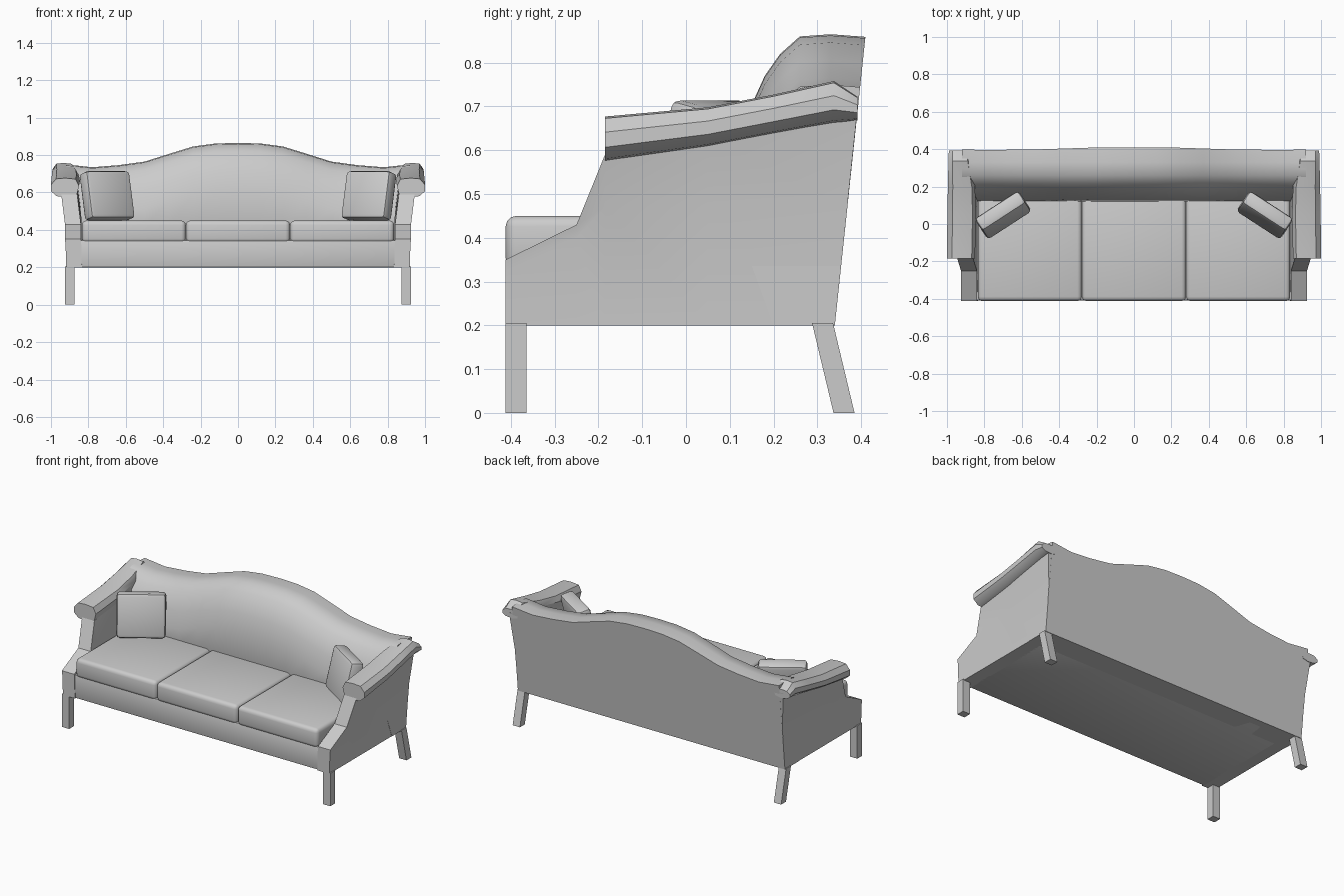
import bpy, bmesh, math
from mathutils import Vector, Matrix

if "Cube" in bpy.data.objects:
    bpy.data.objects.remove(bpy.data.objects["Cube"])

grey = bpy.data.materials.new("grey_upholstery")
grey.use_nodes = True
shade = (0.6, 0.6, 0.6, 1)
grey.diffuse_color = shade
grey.node_tree.nodes["Principled BSDF"].inputs["Base Color"].default_value = shade


def finish(name, bm, angle=40):
    bmesh.ops.recalc_face_normals(bm, faces=bm.faces)
    mesh = bpy.data.meshes.new(name)
    bm.to_mesh(mesh)
    bm.free()
    ob = bpy.data.objects.new(name, mesh)
    bpy.context.collection.objects.link(ob)
    mesh.materials.append(grey)
    bpy.ops.object.select_all(action="DESELECT")
    ob.select_set(True)
    bpy.context.view_layer.objects.active = ob
    bpy.ops.object.shade_smooth_by_angle(angle=math.radians(angle))
    return ob


def loft(name, rings, side=1, angle=40):
    """Skin a row of equal rings and cap both ends; side=-1 mirrors in x."""
    bm = bmesh.new()
    rows = [[bm.verts.new((side * x, y, z)) for x, y, z in r] for r in rings]
    n = len(rows[0])
    for a, b in zip(rows, rows[1:]):
        for i in range(n):
            j = (i + 1) % n
            bm.faces.new((a[i], a[j], b[j], b[i]))
    bm.faces.new(rows[0])
    bm.faces.new(rows[-1])
    return finish(name, bm, angle)


def box(name, lo, hi, bevel=0, segments=3, matrix=None):
    bm = bmesh.new()
    bmesh.ops.create_cube(bm, size=1)
    lo, hi = Vector(lo), Vector(hi)
    for v in bm.verts:
        v.co = Vector([c * s for c, s in zip(v.co, hi - lo)]) + (lo + hi) / 2
    if bevel:
        bmesh.ops.bevel(bm, geom=bm.edges[:], offset=bevel, segments=segments,
                        profile=0.5, affect="EDGES")
    if matrix:
        bm.transform(matrix)
    return finish(name, bm)


def rear(z):
    return 0.34 + (z - 0.2) * 0.105


# Camel back: one section swept along x under a humped crest line
crest = [(0, 0.865), (0.12, 0.862), (0.24, 0.846), (0.37, 0.806),
         (0.5, 0.765), (0.64, 0.746), (0.78, 0.735), (0.92, 0.75)]
crest = [(-x, z) for x, z in crest[:0:-1]] + crest


def back_ring(x, h):
    section = [(0.2, 0.2), (0.12, 0.42), (0.13, h - 0.25), (0.155, h - 0.15),
               (0.18, h - 0.095), (0.215, h - 0.045), (0.26, h - 0.005),
               (0.33, h), (rear(h), h - 0.006), (rear(0.2), 0.2)]
    return [(x, y, z) for y, z in section]


loft("camel_back", [back_ring(x, h) for x, h in crest])

# Seat base and three cushions
box("seat_base", (-0.85, -0.408, 0.2), (0.85, 0.3, 0.345), 0.008, 2)
for i, name in enumerate(("right", "middle", "left")):
    x = -0.835 + i * 0.557
    box(name + "_seat_cushion", (x, -0.412, 0.33), (x + 0.556, 0.15, 0.45), 0.024)

for side, name in ((-1, "right"), (1, "left")):
    # Arm panel: stepped at the front, sloped at the rear
    rings = []
    for y, top in ((-0.412, 0.35), (-0.25, 0.43), (-0.185, 0.59),
                   (0.05, 0.63), (None, 0.7)):
        mid = min(top - 0.03, 0.47)
        flare = 0.02 if top > 0.5 else 0
        ring = [(0.835, 0.2), (0.838, mid), (0.84 + flare, top),
                (0.925 + flare, top), (0.922, mid), (0.918, 0.2)]
        rings.append([(x, rear(z) if y is None else y, z) for x, z in ring])
    loft(name + "_arm_panel", rings, side)

    # Rolled arm top, rising to the back corner
    roll = [(0.4, 0), (0.8, 0.08), (1, 0.33), (1, 0.66), (0.82, 0.96),
            (0.5, 1), (0.12, 0.95), (0, 0.6), (0.08, 0.15)]
    stations = [(-0.185, 0.85, 1.0, 0.572, 0.677), (0.05, 0.845, 0.998, 0.606, 0.698),
                (0.2, 0.85, 0.995, 0.635, 0.727), (0.338, 0.875, 0.992, 0.66, 0.758),
                (0.392, 0.88, 0.99, 0.668, 0.722)]
    loft(name + "_arm_roll",
         [[(x0 + u * (x1 - x0), y, z0 + v * (z1 - z0)) for u, v in roll]
          for y, x0, x1, z0, z1 in stations], side)

    # Legs: straight in front, raked behind
    for part, top, foot in (("front", -0.388, -0.388), ("rear", 0.312, 0.361)):
        loft(f"{name}_{part}_leg",
             [[(0.9 + a * 0.025, y + b * 0.024, z)
               for a, b in ((-1, -1), (1, -1), (1, 1), (-1, 1))]
              for y, z in ((foot, 0), (top, 0.205))], side)

    # Throw pillow, turned to the middle and leaning back
    turn = Matrix.Rotation(math.radians(-33 * side), 4, "Z")
    lean = Matrix.Rotation(math.radians(-13), 4, "X")
    place = Matrix.Translation((0.7 * side, 0.048, 0.582))
    box(name + "_throw_pillow", (-0.14, -0.042, -0.13), (0.14, 0.042, 0.13),
        0.02, 2, place @ turn @ lean)
